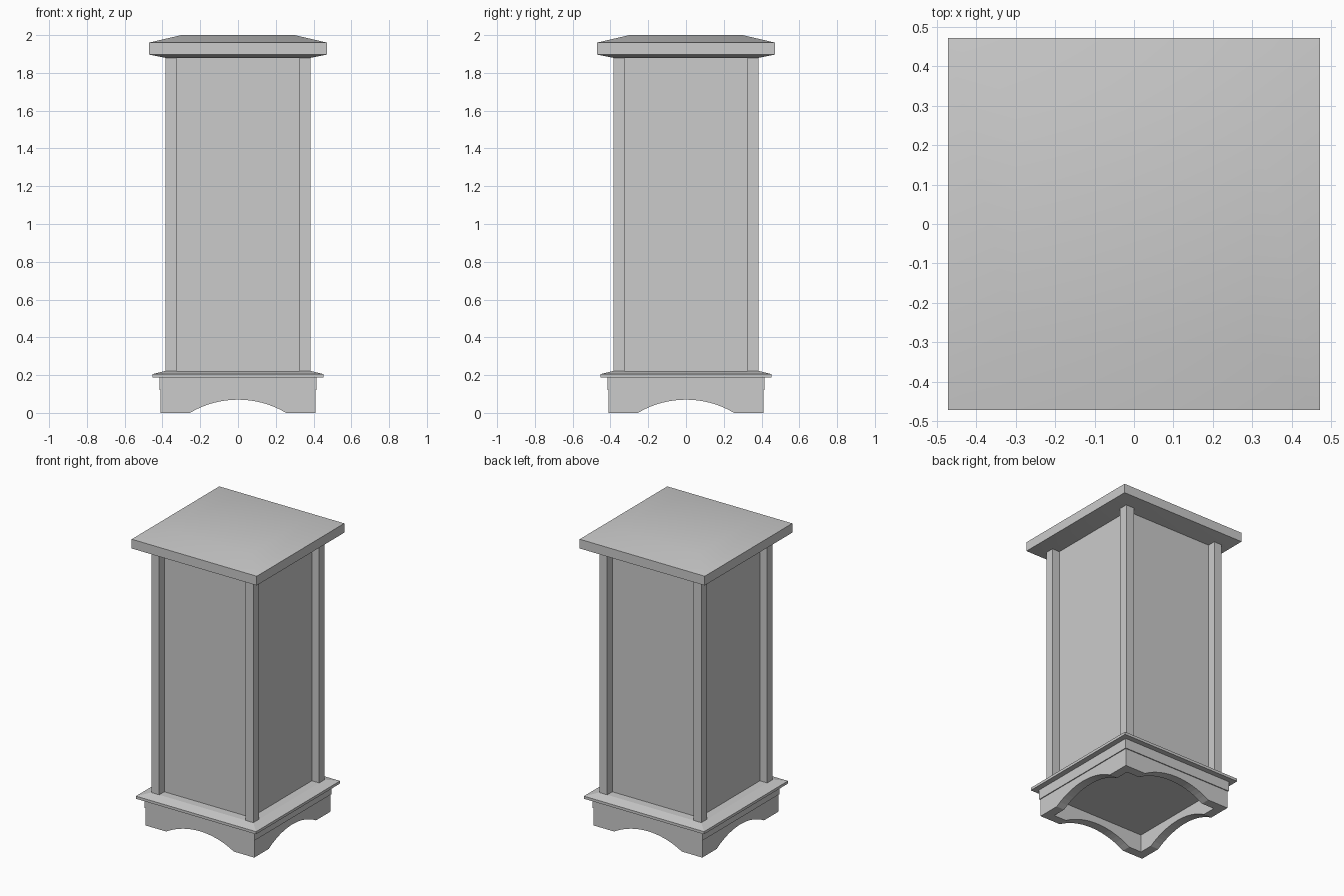
import bpy
import bmesh
from math import radians, sqrt

cube = bpy.data.objects.get("Cube")
if cube:
    bpy.data.objects.remove(cube, do_unlink=True)

grey = bpy.data.materials.new("plain grey")
grey.use_nodes = True
colour = (0.6, 0.6, 0.6, 1)
grey.diffuse_color = colour
grey.node_tree.nodes["Principled BSDF"].inputs["Base Color"].default_value = colour


def finish(name, bm):
    """Turn a bmesh into a coloured object in the scene."""
    bmesh.ops.recalc_face_normals(bm, faces=bm.faces)
    mesh = bpy.data.meshes.new(name)
    bm.to_mesh(mesh)
    bm.free()
    mesh.materials.append(grey)
    obj = bpy.data.objects.new(name, mesh)
    bpy.context.collection.objects.link(obj)
    return obj


def square_loft(name, sections, cx=0, cy=0):
    """Stack square sections given as (half width, height)."""
    bm = bmesh.new()
    rings = [[bm.verts.new((cx + sx * h, cy + sy * h, z))
              for sx, sy in ((-1, -1), (1, -1), (1, 1), (-1, 1))]
             for h, z in sections]
    for low, high in zip(rings, rings[1:]):
        for i in range(4):
            j = (i + 1) % 4
            bm.faces.new((low[i], low[j], high[j], high[i]))
    bm.faces.new(rings[0][::-1])
    bm.faces.new(rings[-1])
    return finish(name, bm)


def apron(name, turn):
    """Mitred base board with an arched lower edge."""
    outer, inner, top = 0.41, 0.35, 0.13
    span, rise, steps = 0.255, 0.07, 16
    radius = (span ** 2 + rise ** 2) / (2 * rise)
    arch = []
    for i in range(steps + 1):
        x = -span + 2 * span * i / steps
        arch.append((x, max(0, sqrt(radius ** 2 - x ** 2) - radius + rise)))
    bm = bmesh.new()
    loops = []
    for d in (outer, inner):
        outline = [(-d, top), (-d, 0)] + arch + [(d, 0), (d, top)]
        loops.append([bm.verts.new((x, -d, z)) for x, z in outline])
    front, back = loops
    bm.faces.new(front)
    bm.faces.new(back[::-1])
    for i in range(len(front)):
        j = (i + 1) % len(front)
        bm.faces.new((front[i], back[i], back[j], front[j]))
    obj = finish(name, bm)
    obj.rotation_euler.z = radians(turn)


# Base: four arched boards, a band and a sloped ledge
for side, turn in (("front", 0), ("left", 90), ("back", 180), ("right", 270)):
    apron(side + "_apron", turn)
square_loft("base_band", [(0.416, 0.12), (0.416, 0.19)])
square_loft("base_ledge", [(0.453, 0.187), (0.453, 0.205), (0.385, 0.222)])

# Column: inset panels and corner posts
square_loft("column_panels", [(0.33, 0.21), (0.33, 1.89)])
for fy, depth in ((-1, "front"), (1, "back")):
    for fx, side in ((-1, "right"), (1, "left")):
        square_loft(f"{depth}_{side}_post", [(0.03, 0.21), (0.03, 1.89)],
                    fx * 0.355, fy * 0.355)

# Cap: overhanging slab with a shallow raised top
cap = square_loft("cap", [(0.385, 1.88), (0.472, 1.897), (0.472, 1.96), (0.30, 2.0)])
bpy.ops.object.select_all(action="DESELECT")
cap.select_set(True)
bpy.context.view_layer.objects.active = cap
bpy.ops.object.shade_smooth_by_angle(angle=radians(30))
